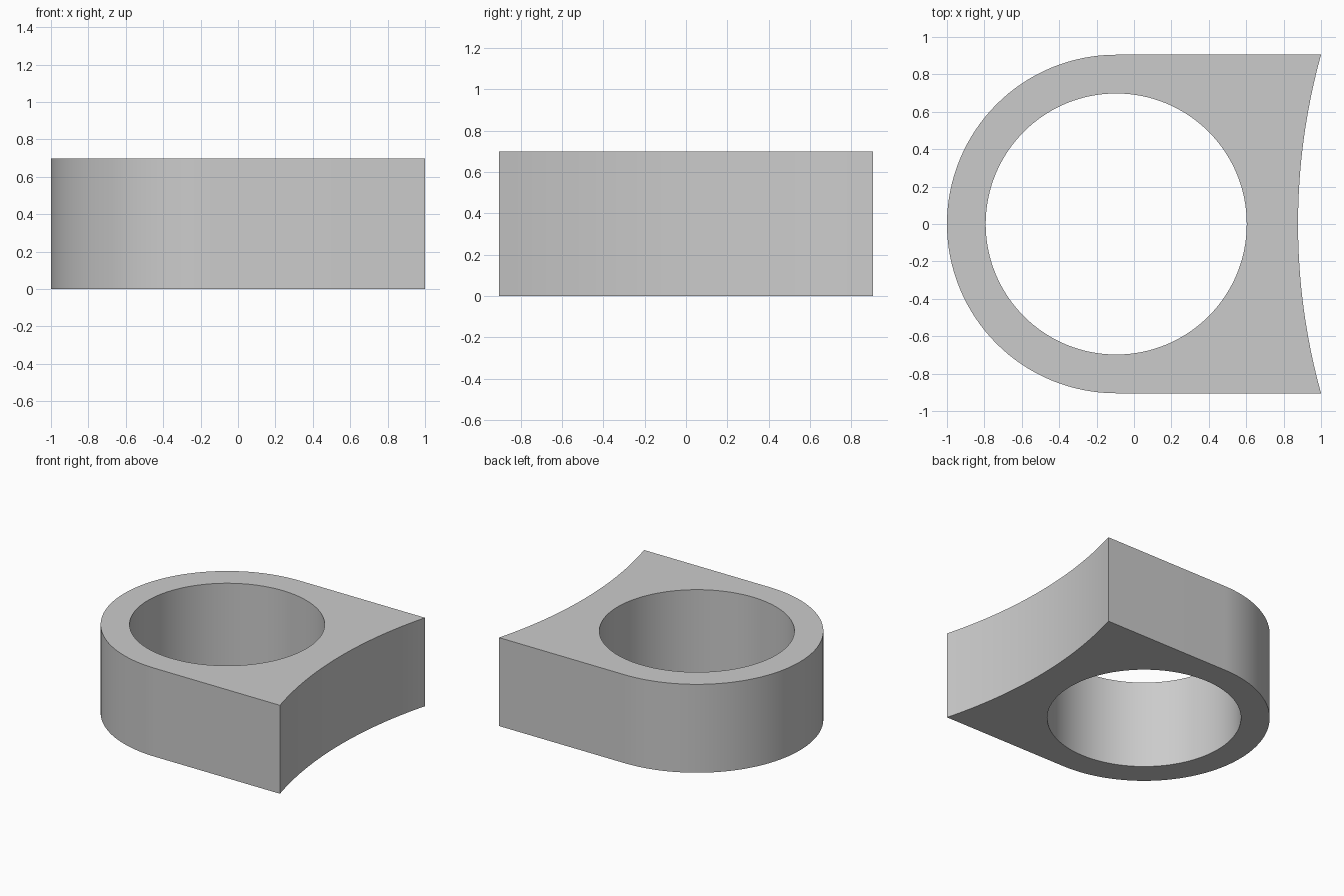
import bpy, bmesh
from math import cos, sin, pi, asin, radians

cube = bpy.data.objects.get("Cube")
if cube:
    bpy.data.objects.remove(cube, do_unlink=True)

HEIGHT = 0.698
CENTRE_X = -0.095
OUTER_R = 0.905
HOLE_R = 0.698
SCALLOP_DEPTH = 0.123


def arc(cx, radius, start, end, steps):
    """Points on an arc centred on (cx, 0), both ends included."""
    angles = [start + (end - start) * i / steps for i in range(steps + 1)]
    return [(cx + radius * cos(a), radius * sin(a)) for a in angles]


# Outer profile: round left end, straight sides, hollowed right end
scallop_r = (OUTER_R ** 2 + SCALLOP_DEPTH ** 2) / (2 * SCALLOP_DEPTH)
scallop_x = 1 - SCALLOP_DEPTH + scallop_r
half = asin(OUTER_R / scallop_r)
outline = arc(CENTRE_X, OUTER_R, pi / 2, 3 * pi / 2, 64)
outline += arc(scallop_x, scallop_r, pi + half, pi - half, 32)

# Round through hole
hole = arc(CENTRE_X, HOLE_R, 0, 2 * pi, 128)[:-1]

# Fill between the two loops and extrude upward
bm = bmesh.new()
edges = []
for loop in (outline, hole):
    verts = [bm.verts.new((x, y, 0)) for x, y in loop]
    edges += [bm.edges.new((verts[i - 1], verts[i])) for i in range(len(verts))]
bmesh.ops.triangle_fill(bm, use_beauty=True, edges=edges)
extruded = bmesh.ops.extrude_face_region(bm, geom=bm.faces[:], use_keep_orig=True)
top = [g for g in extruded["geom"] if isinstance(g, bmesh.types.BMVert)]
bmesh.ops.translate(bm, verts=top, vec=(0, 0, HEIGHT))
bmesh.ops.recalc_face_normals(bm, faces=bm.faces[:])

mesh = bpy.data.meshes.new("ring_block")
bm.to_mesh(mesh)
bm.free()
ring_block = bpy.data.objects.new("ring_block", mesh)
bpy.context.collection.objects.link(ring_block)

# Plain grey material
grey = bpy.data.materials.new("light_grey")
grey.use_nodes = True
colour = (0.6, 0.6, 0.6, 1)
grey.diffuse_color = colour
grey.node_tree.nodes["Principled BSDF"].inputs["Base Color"].default_value = colour
mesh.materials.append(grey)

# Smooth curved walls, sharp rims and corners
bpy.ops.object.select_all(action="DESELECT")
ring_block.select_set(True)
bpy.context.view_layer.objects.active = ring_block
bpy.ops.object.shade_smooth_by_angle(angle=radians(30))
